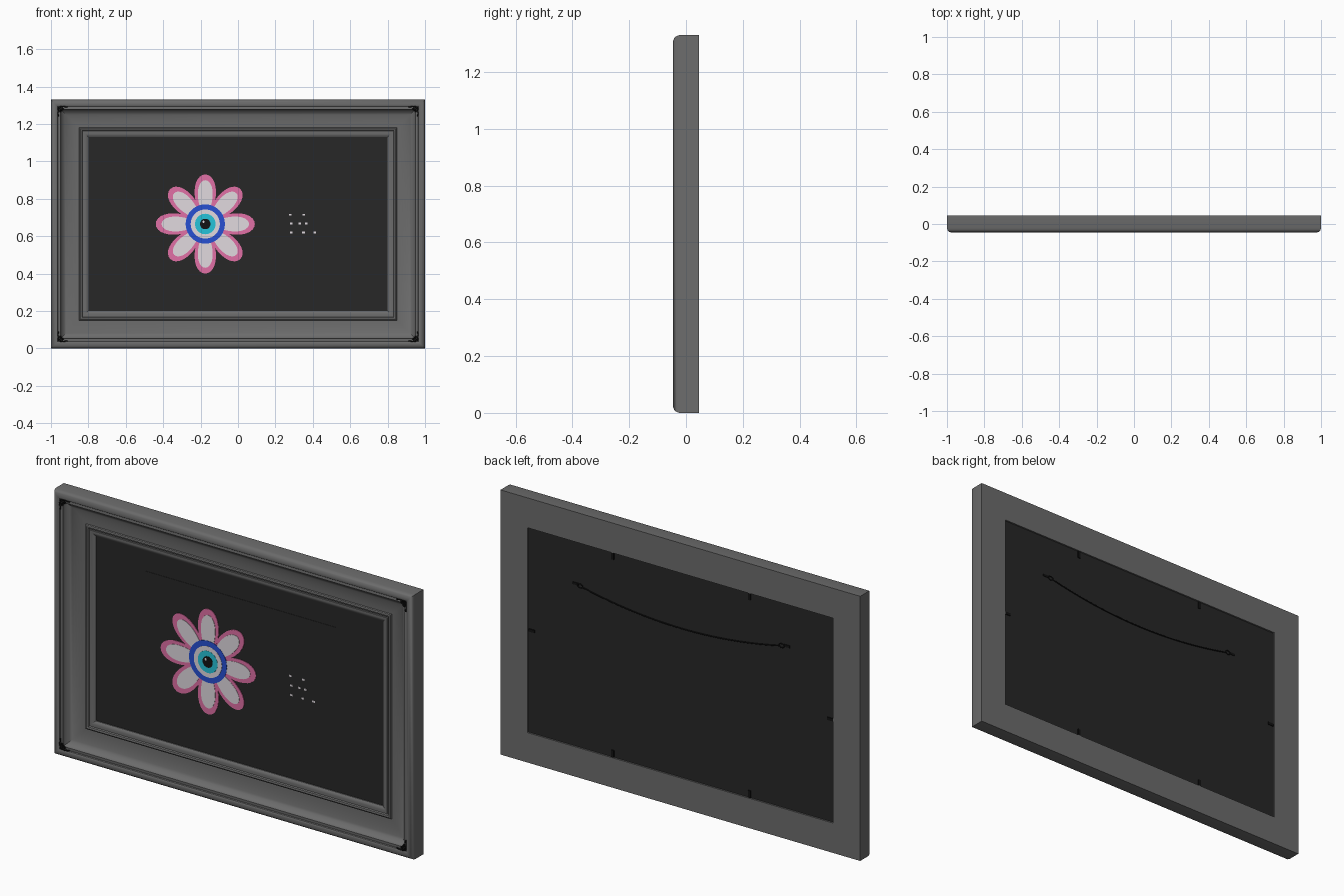
import bpy, bmesh, math
from mathutils import Vector

if "Cube" in bpy.data.objects:
    bpy.data.objects.remove(bpy.data.objects["Cube"], do_unlink=True)

MID = 0.665          # height of the picture centre
PANEL_Y = 0.018      # front of the picture panel
FLOWER = (-0.175, 0.665)


def material(name, r, g, b):
    m = bpy.data.materials.new(name)
    m.use_nodes = True
    m.diffuse_color = (r, g, b, 1)
    m.node_tree.nodes["Principled BSDF"].inputs["Base Color"].default_value = (r, g, b, 1)
    return m


GREY = material("frame_grey", 0.15, 0.15, 0.15)
CHARCOAL = material("charcoal", 0.02, 0.02, 0.02)
BLACK = material("black_metal", 0.006, 0.006, 0.006)
PINK = material("petal_pink", 0.75, 0.16, 0.38)
WHITE = material("soft_white", 0.75, 0.7, 0.74)
BLUE = material("iris_blue", 0.02, 0.08, 0.65)
CYAN = material("iris_cyan", 0.02, 0.55, 0.7)


def finish(name, bm, mat, smooth=False):
    bmesh.ops.recalc_face_normals(bm, faces=bm.faces)
    me = bpy.data.meshes.new(name)
    bm.to_mesh(me)
    bm.free()
    me.materials.append(mat)
    ob = bpy.data.objects.new(name, me)
    bpy.context.collection.objects.link(ob)
    if smooth:
        bpy.ops.object.select_all(action="DESELECT")
        ob.select_set(True)
        bpy.context.view_layer.objects.active = ob
        bpy.ops.object.shade_smooth_by_angle(angle=math.radians(35))
    return ob


def box(name, x, y, z, sx, sy, sz, mat):
    bm = bmesh.new()
    bmesh.ops.create_cube(bm, size=1)
    for v in bm.verts:
        v.co = Vector((x + v.co.x * sx, y + v.co.y * sy, z + v.co.z * sz))
    return finish(name, bm, mat)


def plate(name, outline, y, mat, thick=0.003):
    """Thin plate from an (x, z) outline, its front face at y."""
    bm = bmesh.new()
    face = bm.faces.new([bm.verts.new((x, y, z)) for x, z in outline])
    ext = bmesh.ops.extrude_face_region(bm, geom=[face])
    moved = [v for v in ext["geom"] if isinstance(v, bmesh.types.BMVert)]
    bmesh.ops.translate(bm, verts=moved, vec=(0, thick, 0))
    return finish(name, bm, mat)


def tube(name, paths, radius, mat):
    cu = bpy.data.curves.new(name, "CURVE")
    cu.dimensions = "3D"
    cu.bevel_depth = radius
    cu.bevel_resolution = 1
    cu.use_fill_caps = True
    for pts in paths:
        sp = cu.splines.new("POLY")
        sp.points.add(len(pts) - 1)
        for p, co in zip(sp.points, pts):
            p.co = (*co, 1)
    cu.materials.append(mat)
    ob = bpy.data.objects.new(name, cu)
    bpy.context.collection.objects.link(ob)
    return ob


# Frame: (inset, depth) moulding profile swept round four mitred corners
cove = [(0.052 + 0.098 * (1 - math.cos(t)), -0.036 + 0.044 * math.sin(t))
        for t in [i * math.pi / 20 for i in range(11)]]
profile = [(0, 0.045), (0, -0.022), (0.003, -0.033), (0.01, -0.041), (0.02, -0.045),
           (0.03, -0.044), (0.036, -0.04), (0.038, -0.034), (0.045, -0.036)] + cove + [
           (0.152, 0.001), (0.158, -0.002), (0.166, 0.001), (0.169, 0.008), (0.173, 0.008),
           (0.174, 0.004), (0.184, 0.004), (0.194, 0.009), (0.2, 0.013), (0.2, 0.028),
           (0.15, 0.028), (0.15, 0.045)]
bm = bmesh.new()
rings = [[bm.verts.new((sx * (1 - d), y, MID + sz * (MID - d))) for d, y in profile]
         for sx, sz in ((-1, -1), (1, -1), (1, 1), (-1, 1))]
for i in range(4):
    a, b = rings[i], rings[(i + 1) % 4]
    for j in range(len(profile)):
        k = (j + 1) % len(profile)
        bm.faces.new((a[j], a[k], b[k], b[j]))
finish("frame_moulding", bm, GREY, smooth=True)

# Panel, backing board and the slightly raised picture sheet
box("picture_panel", 0, PANEL_Y + 0.005, MID, 1.62, 0.01, 0.95, CHARCOAL)
box("backing_board", 0, 0.032, MID, 1.7, 0.01, 1.03, CHARCOAL)
box("picture_sheet", 0, PANEL_Y, MID, 1.06, 0.003, 0.72, CHARCOAL)


# Flower with eight outlined petals
def petal(angle, base, tip, width):
    pts = []
    for i in range(28):
        t = 2 * math.pi * i / 28
        r = (base + tip) / 2 + (tip - base) / 2 * math.cos(t)
        w = width * math.sin(t) * (1 + 0.22 * math.cos(t))
        pts.append((FLOWER[0] + r * math.cos(angle) - w * math.sin(angle),
                    FLOWER[1] + r * math.sin(angle) + w * math.cos(angle)))
    return pts


for i in range(8):
    ang = i * math.pi / 4
    plate(f"petal_edge_{i}", petal(ang, 0.03, 0.265, 0.056), PANEL_Y - 0.004 - i * 0.0001, PINK)
    plate(f"petal_{i}", petal(ang, 0.05, 0.234, 0.039), PANEL_Y - 0.006, WHITE)


# Eye at the flower's centre
def disc(name, radius, layer, mat, dx=0, dz=0):
    pts = [(FLOWER[0] + dx + radius * math.cos(i * math.pi / 20),
            FLOWER[1] + dz + radius * math.sin(i * math.pi / 20)) for i in range(40)]
    plate(name, pts, PANEL_Y - 0.007 - layer * 0.001, mat)


disc("eye_rim", 0.105, 0, BLUE)
disc("eye_white", 0.078, 1, WHITE)
disc("iris", 0.055, 2, CYAN)
disc("pupil", 0.028, 3, BLACK)
disc("eye_glint", 0.006, 4, WHITE, -0.01, 0.012)

# Small pale dashes beside the flower
for row, z in enumerate((0.715, 0.668, 0.62)):
    for x in ((0.28, 0.352), (0.285, 0.33, 0.365), (0.285, 0.35, 0.41))[row]:
        box("pale_dash", x, PANEL_Y - 0.003, z, 0.014, 0.002, 0.009, WHITE)

# Scroll ornaments in the four front corners
for sx in (-1, 1):
    for sz in (-1, 1):
        def at(u, v):
            return (sx * (1 - u), -0.039, MID + sz * (MID - v))
        paths = []
        for swap in (False, True):
            arm = [(0.04, 0.04), (0.06, 0.036), (0.09, 0.04)]
            curl = [(0.056 + 0.011 * (1 - i / 16) * math.cos(i * 0.7),
                     0.046 + 0.011 * (1 - i / 16) * math.sin(i * 0.7)) for i in range(13)]
            for pts in (arm, curl):
                paths.append([at(v, u) if swap else at(u, v) for u, v in pts])
        tube("corner_scroll", paths, 0.0035, BLACK)

# Hanging wire with ring hangers on the back
wire = [(0.55 * t, 0.041, 0.9 + 0.06 * t * t) for t in [i / 10 - 1 for i in range(21)]]
tube("hanging_wire", [wire], 0.003, BLACK)
for s in (-1, 1):
    ring = [(s * 0.56 + 0.014 * math.cos(i * math.pi / 6), 0.041,
             0.963 + 0.01 * math.sin(i * math.pi / 6)) for i in range(13)]
    tube("hanger_ring", [ring], 0.0025, BLACK)
    box("hanger_plate", s * 0.587, 0.038, 0.967, 0.035, 0.004, 0.012, BLACK)

# Retaining clips round the backing board
for s in (-1, 1):
    box("side_clip", s * 0.832, 0.039, MID, 0.036, 0.005, 0.014, BLACK)
    for x in (-0.38, 0.38):
        box("edge_clip", x, 0.039, MID + s * 0.497, 0.014, 0.005, 0.036, BLACK)
